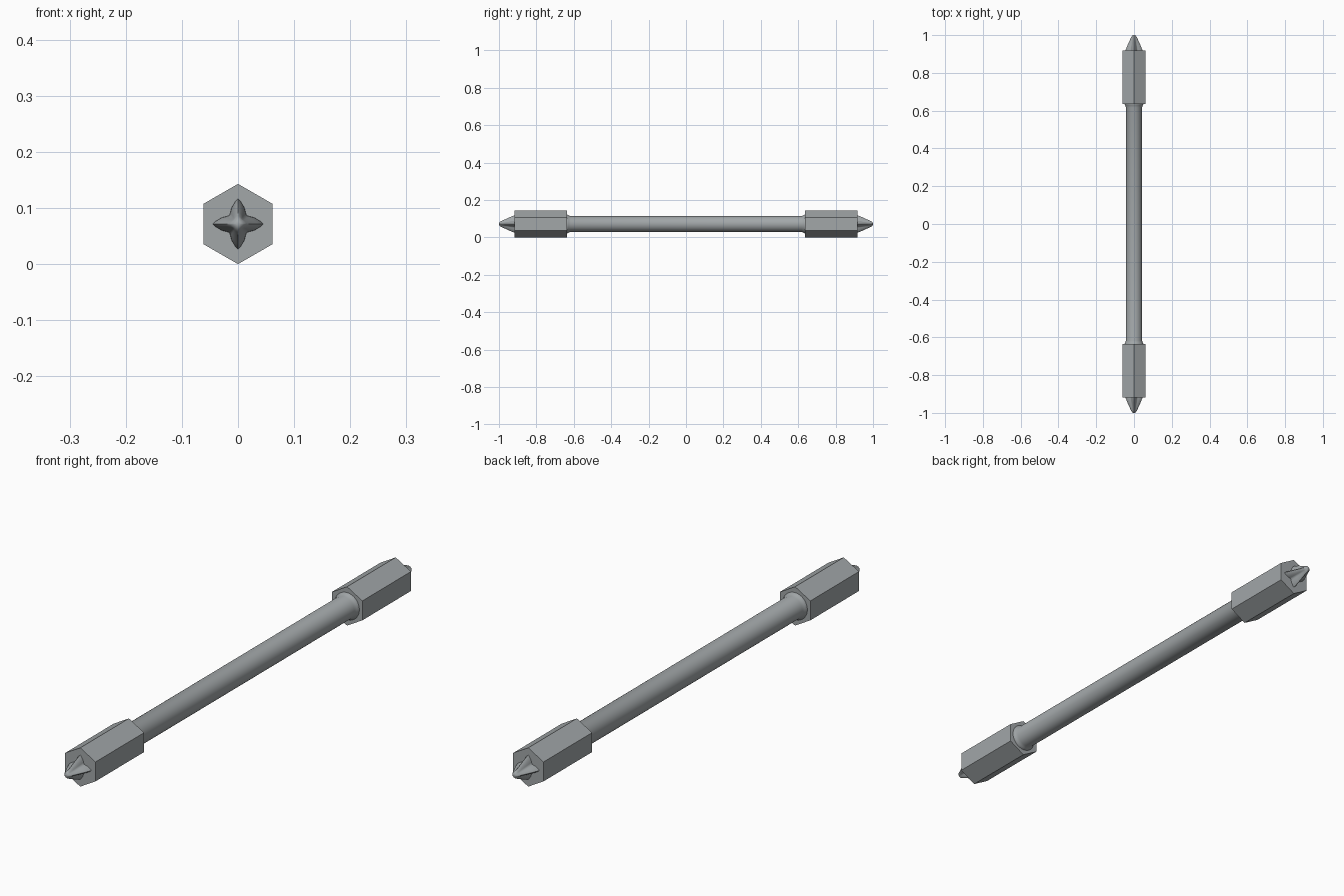
import bpy, bmesh, math

if "Cube" in bpy.data.objects:
    bpy.data.objects.remove(bpy.data.objects["Cube"])

CZ = 0.0715  # height of the long axis

steel = bpy.data.materials.new("steel grey")
steel.diffuse_color = (0.36, 0.385, 0.395, 1)
steel.use_nodes = True
steel.node_tree.nodes["Principled BSDF"].inputs["Base Color"].default_value = steel.diffuse_color


def loft(name, rings, smooth=None):
    """Skin a list of (y, [(x, z), ...]) sections into a capped solid."""
    bm = bmesh.new()
    loops = [[bm.verts.new((x, y, z + CZ)) for x, z in pts] for y, pts in rings]
    n = len(loops[0])
    for a, b in zip(loops, loops[1:]):
        for i in range(n):
            j = (i + 1) % n
            bm.faces.new((a[i], a[j], b[j], b[i]))
    bm.faces.new(loops[0])
    bm.faces.new(loops[-1])
    bmesh.ops.recalc_face_normals(bm, faces=bm.faces)
    mesh = bpy.data.meshes.new(name)
    bm.to_mesh(mesh)
    bm.free()
    mesh.materials.append(steel)
    ob = bpy.data.objects.new(name, mesh)
    bpy.context.collection.objects.link(ob)
    if smooth:
        bpy.ops.object.select_all(action='DESELECT')
        ob.select_set(True)
        bpy.context.view_layer.objects.active = ob
        bpy.ops.object.shade_smooth_by_angle(angle=math.radians(smooth))
    return ob


def circle(r, n, start=0.0):
    return [(r * math.cos(start + math.tau * i / n),
             r * math.sin(start + math.tau * i / n)) for i in range(n)]


def cross(r, fill):
    """Four-winged section; fill blends it towards a circle."""
    wing = [(0.045, 0.0), (0.041, 0.0045), (0.029, 0.0115), (0.021, 0.0135),
            (0.0155, 0.0155), (0.0135, 0.021), (0.0115, 0.029), (0.0045, 0.041)]
    pts = []
    for k in range(4):
        c, s = [(1, 0), (0, 1), (-1, 0), (0, -1)][k]
        for x, z in wing:
            d = math.hypot(x, z)
            f = r * ((1 - fill) / 0.045 + fill / d)
            pts.append(((x * c - z * s) * f, (x * s + z * c) * f))
    return pts


# Round shaft with a small flare where it meets each hex end
profile = [(-0.65, 0.050), (-0.634, 0.050), (-0.627, 0.046), (-0.617, 0.0425),
           (0.617, 0.0425), (0.627, 0.046), (0.634, 0.050), (0.65, 0.050)]
loft("shaft", [(y, circle(r, 48)) for y, r in profile], 40)

for side, label in ((-1, "front"), (1, "back")):
    # Hexagonal collar, corner up
    loft(label + "_hex_collar",
         [(side * y, circle(0.0715, 6, math.pi / 2)) for y in (0.635, 0.918)])
    # Tapered cross-head tip
    tip = [(0.910, 0.045, 0), (0.922, 0.0445, 0), (0.945, 0.035, 0.05),
           (0.970, 0.0235, 0.2), (0.988, 0.0155, 0.5), (0.996, 0.0105, 0.8),
           (1.0, 0.004, 1)]
    loft(label + "_cross_tip",
         [(side * y, cross(r, f)) for y, r, f in tip], 50)
